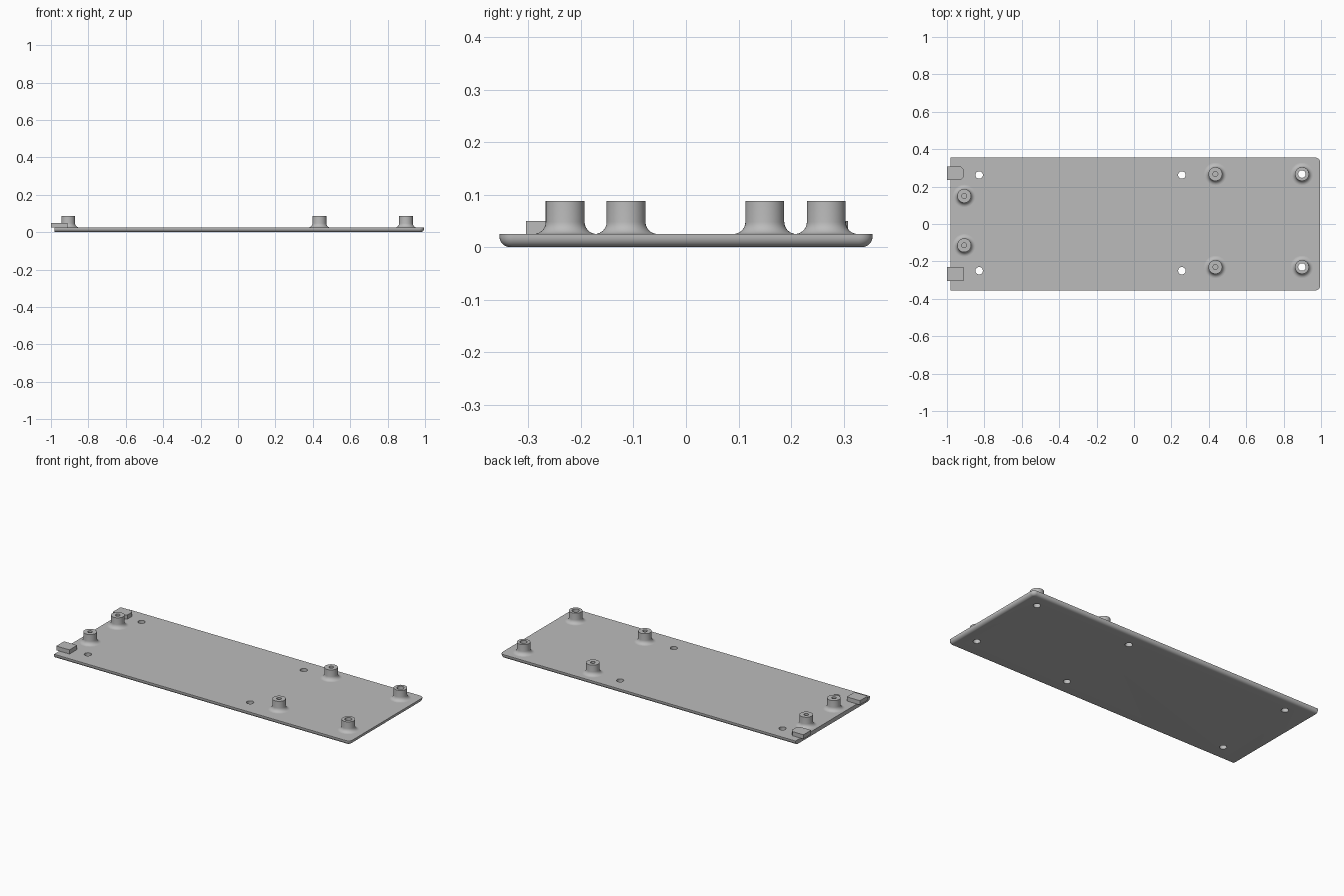
import bpy, bmesh
from math import sin, cos, pi, radians

if "Cube" in bpy.data.objects:
    bpy.data.objects.remove(bpy.data.objects["Cube"], do_unlink=True)

grey = bpy.data.materials.new("plain_grey")
grey.use_nodes = True
grey.diffuse_color = (0.5, 0.5, 0.5, 1)
grey.node_tree.nodes["Principled BSDF"].inputs["Base Color"].default_value = (0.5, 0.5, 0.5, 1)

THICK = 0.025          # plate thickness
TOP = 0.088            # standoff height
BOSS_R, FILLET = 0.037, 0.023
SCREW_R, PILOT_R = 0.02, 0.013


def finish(bm, name):
    bmesh.ops.recalc_face_normals(bm, faces=bm.faces[:])
    mesh = bpy.data.meshes.new(name)
    bm.to_mesh(mesh)
    bm.free()
    mesh.materials.append(grey)
    obj = bpy.data.objects.new(name, mesh)
    bpy.context.collection.objects.link(obj)
    return obj


def smooth(obj):
    bpy.ops.object.select_all(action='DESELECT')
    obj.select_set(True)
    bpy.context.view_layer.objects.active = obj
    bpy.ops.object.shade_smooth_by_angle(angle=radians(35))


def lathe(name, profile, x, y, segments=40):
    bm = bmesh.new()
    verts = [bm.verts.new((r, 0, z)) for r, z in profile]
    edges = [bm.edges.new(pair) for pair in zip(verts, verts[1:])]
    bmesh.ops.spin(bm, geom=verts + edges, cent=(0, 0, 0), axis=(0, 0, 1),
                   angle=2 * pi, steps=segments)
    bmesh.ops.remove_doubles(bm, verts=bm.verts[:], dist=1e-5)
    bmesh.ops.translate(bm, verts=bm.verts[:], vec=(x, y, 0))
    return finish(bm, name)


def outline(inset, z):
    # Square left end, rounded corners at the right end
    right, side, r = 0.995 - inset, 0.355 - inset, 0.026 - inset
    pts = [(-0.98, side, z), (-0.98, -side, z)]
    for sign, start in ((-1, -pi / 2), (1, 0)):
        for i in range(9):
            a = start + i * pi / 16
            pts.append((right - r + r * cos(a), sign * (side - r) + r * sin(a), z))
    return pts


# Plate with a rolled lower edge on three sides
bm = bmesh.new()
roll = 0.02
layers = [(roll * (1 - sin(a)), roll * (1 - cos(a)))
          for a in (i * pi / 16 for i in range(9))] + [(0, THICK)]
rings = [[bm.verts.new(p) for p in outline(d, z)] for d, z in layers]
for low, high in zip(rings, rings[1:]):
    for i in range(len(low)):
        j = (i + 1) % len(low)
        bm.faces.new((low[i], low[j], high[j], high[i]))
bm.faces.new(rings[0])
bm.faces.new(rings[-1])
plate = finish(bm, "base_plate")

# Screw holes through the plate
screw_bosses = [(0.898, 0.267), (0.898, -0.23)]
plain_holes = [(x, y) for x in (-0.828, 0.256) for y in (0.262, -0.25)]
for i, (x, y) in enumerate(screw_bosses + plain_holes):
    cutter = lathe(f"hole_cutter_{i + 1}",
                   [(0, -0.05), (SCREW_R, -0.05), (SCREW_R, 0.1), (0, 0.1)], x, y)
    mod = plate.modifiers.new("hole", 'BOOLEAN')
    mod.operation, mod.solver, mod.object = 'DIFFERENCE', 'EXACT', cutter
    bpy.context.view_layer.objects.active = plate
    bpy.ops.object.modifier_apply(modifier=mod.name)
    bpy.data.objects.remove(cutter, do_unlink=True)
smooth(plate)

# Standoffs flaring into the plate
flare = [(BOSS_R + FILLET * (1 - cos(a)), THICK + FILLET * (1 - sin(a)))
         for a in (i * pi / 16 for i in range(9))]
outer = [(BOSS_R, TOP)] + flare
pilot_bosses = [(-0.908, 0.15), (-0.908, -0.114), (0.435, 0.267), (0.435, -0.23)]
for i, (x, y) in enumerate(screw_bosses):
    smooth(lathe(f"screw_standoff_{i + 1}",
                 [(SCREW_R, THICK), (SCREW_R, TOP)] + outer, x, y))
for i, (x, y) in enumerate(pilot_bosses):
    smooth(lathe(f"pilot_standoff_{i + 1}",
                 [(0, THICK + 0.003), (PILOT_R, THICK + 0.003), (PILOT_R, TOP)] + outer, x, y))


# Locating tabs overhanging the left end
def tab(name, y0, y1, taper):
    bm = bmesh.new()
    pts = [(-1, y0), (-0.928, y0), (-0.912, y0 + taper),
           (-0.912, y1 - taper), (-0.928, y1), (-1, y1)]
    base = bm.faces.new([bm.verts.new((x, y, THICK - 0.0005)) for x, y in pts])
    if not taper:
        for v in base.verts:
            if v.co.x > -0.95:
                v.co.x = -0.912
        bmesh.ops.remove_doubles(bm, verts=bm.verts[:], dist=1e-5)
    extruded = bmesh.ops.extrude_face_region(bm, geom=bm.faces[:])
    tops = [g for g in extruded["geom"] if isinstance(g, bmesh.types.BMVert)]
    bmesh.ops.translate(bm, verts=tops, vec=(0, 0, 0.0255))
    finish(bm, name)


tab("back_tab", 0.235, 0.308, 0.015)
tab("front_tab", -0.305, -0.231, 0)
